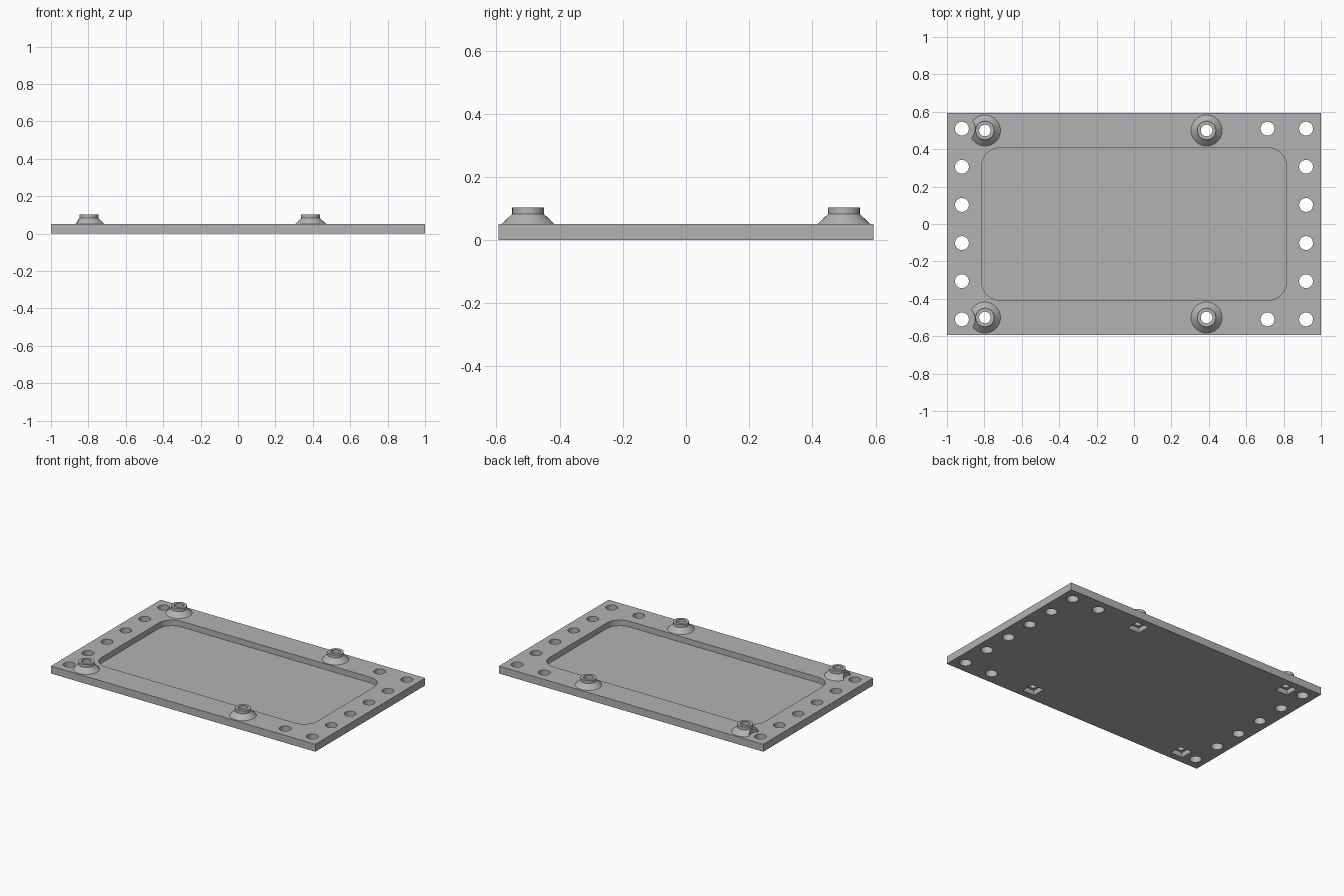
import bpy, bmesh, math
from mathutils import Matrix, Vector

if "Cube" in bpy.data.objects:
    bpy.data.objects.remove(bpy.data.objects["Cube"])

LENGTH, DEPTH, THICK = 2.0, 1.186, 0.051
HOLE_R, BORE_R, CLEAR_R = 0.037, 0.031, 0.071
HOLE_X, HOLE_Y = 0.92, 0.51
BOSSES = [(x, y) for x in (-0.797, 0.388) for y in (-0.5, 0.5)]

gray = bpy.data.materials.new("plain gray")
gray.use_nodes = True
gray.diffuse_color = (0.45, 0.45, 0.45, 1)
gray.node_tree.nodes["Principled BSDF"].inputs["Base Color"].default_value = gray.diffuse_color


def finish(name, bm):
    bmesh.ops.recalc_face_normals(bm, faces=bm.faces)
    mesh = bpy.data.meshes.new(name)
    bm.to_mesh(mesh)
    bm.free()
    mesh.materials.append(gray)
    obj = bpy.data.objects.new(name, mesh)
    bpy.context.collection.objects.link(obj)
    return obj


def add_box(bm, x, y, z0, z1, sx, sy):
    place = Matrix.Translation((x, y, (z0 + z1) / 2)) @ Matrix.Diagonal((sx, sy, z1 - z0, 1))
    return bmesh.ops.create_cube(bm, size=1, matrix=place)["verts"]


def add_cylinder(bm, x, y, z0, z1, radius):
    bmesh.ops.create_cone(bm, cap_ends=True, segments=40, radius1=radius, radius2=radius,
                          depth=z1 - z0, matrix=Matrix.Translation((x, y, (z0 + z1) / 2)))


def cut(obj, cutter):
    mod = obj.modifiers.new("cut", "BOOLEAN")
    mod.operation, mod.solver, mod.object = "DIFFERENCE", "EXACT", cutter
    bpy.context.view_layer.objects.active = obj
    bpy.ops.object.modifier_apply(modifier=mod.name)
    bpy.data.objects.remove(cutter)


def smooth(obj):
    bpy.ops.object.select_all(action="DESELECT")
    obj.select_set(True)
    bpy.context.view_layer.objects.active = obj
    bpy.ops.object.shade_smooth_by_angle(angle=math.radians(25))


# Base plate
bm = bmesh.new()
add_box(bm, 0, 0, 0, THICK, LENGTH, DEPTH)
plate = finish("base_plate", bm)

# Rounded tray recess, edge holes and square nut recesses underneath
bm = bmesh.new()
tray = add_box(bm, 0, 0, 0.012, 0.1, 1.63, 0.816)
uprights = [e for e in {e for v in tray for e in v.link_edges}
            if abs(e.verts[0].co.z - e.verts[1].co.z) > 0.01]
bmesh.ops.bevel(bm, geom=uprights, offset=0.1, segments=10, profile=0.5, affect="EDGES")
for side in (-1, 1):
    for i in range(6):
        add_cylinder(bm, side * HOLE_X, HOLE_Y * (i / 2.5 - 1), -0.05, 0.1, HOLE_R)
    add_cylinder(bm, 0.714, side * HOLE_Y, -0.05, 0.1, HOLE_R)
for x, y in BOSSES:
    add_box(bm, x, y, -0.05, 0.034, 0.09, 0.09)
cut(plate, finish("recess_cutter", bm))

# Screw bores through the plate
bm = bmesh.new()
for x, y in BOSSES:
    add_cylinder(bm, x, y, -0.05, 0.1, BORE_R)
cut(plate, finish("bore_cutter", bm))
smooth(plate)

# Flared standoffs, notched where they meet a corner hole
PROFILE = [(BORE_R, THICK), (0.083, THICK), (0.05, 0.083), (0.05, 0.103), (BORE_R, 0.103)]
for x, y in BOSSES:
    bm = bmesh.new()
    ring = [bm.verts.new((x + r, y, z)) for r, z in PROFILE]
    edges = [bm.edges.new((ring[i - 1], ring[i])) for i in range(len(ring))]
    bmesh.ops.spin(bm, geom=ring + edges, cent=(x, y, 0), axis=(0, 0, 1),
                   angle=math.tau, steps=40, use_merge=True)
    bmesh.ops.remove_doubles(bm, verts=bm.verts, dist=1e-5)
    name = ("back" if y > 0 else "front") + ("_left" if x > 0 else "_right") + "_standoff"
    standoff = finish(name, bm)
    if x < 0:
        bm = bmesh.new()
        add_cylinder(bm, -HOLE_X, math.copysign(HOLE_Y, y), 0, 0.2, CLEAR_R)
        cut(standoff, finish("notch_cutter", bm))
    smooth(standoff)
